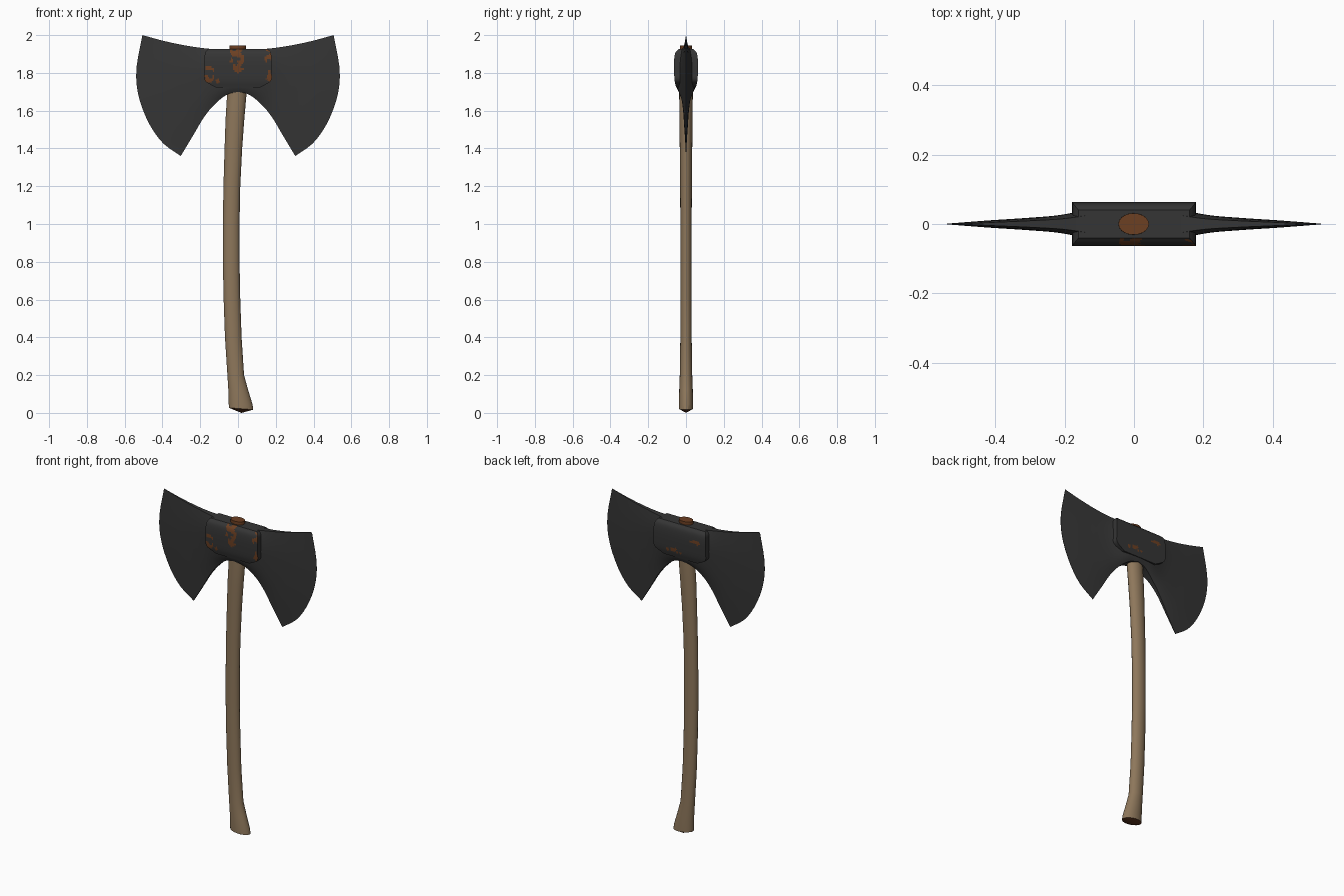
import bpy, bmesh, math
from mathutils import Vector, noise

if "Cube" in bpy.data.objects:
    bpy.data.objects.remove(bpy.data.objects["Cube"])


def material(name, rgb):
    m = bpy.data.materials.new(name)
    m.diffuse_color = (*rgb, 1)
    m.use_nodes = True
    m.node_tree.nodes["Principled BSDF"].inputs["Base Color"].default_value = m.diffuse_color
    return m


METAL = material("dark iron", (0.036, 0.036, 0.036))
RUST = material("rust", (0.15, 0.05, 0.016))
WOOD = material("wood", (0.27, 0.185, 0.105))
DARK = material("dark end grain", (0.085, 0.028, 0.010))


def finish(bm, name, mats, angle=35):
    bmesh.ops.remove_doubles(bm, verts=bm.verts, dist=1e-5)
    bmesh.ops.recalc_face_normals(bm, faces=bm.faces)
    me = bpy.data.meshes.new(name)
    bm.to_mesh(me)
    bm.free()
    ob = bpy.data.objects.new(name, me)
    bpy.context.collection.objects.link(ob)
    for m in mats:
        me.materials.append(m)
    bpy.ops.object.select_all(action='DESELECT')
    ob.select_set(True)
    bpy.context.view_layer.objects.active = ob
    bpy.ops.object.shade_smooth_by_angle(angle=math.radians(angle))
    return ob


def curve(pts, t):
    """Smooth curve through evenly parametrised points (Catmull-Rom), t in 0..1."""
    p = [Vector(q) for q in pts]
    n = len(p) - 1
    i = min(int(t * n), n - 1)
    f = t * n - i
    a = p[i - 1] if i > 0 else 2 * p[0] - p[1]
    b, c = p[i], p[i + 1]
    d = p[i + 2] if i + 2 <= n else 2 * p[n] - p[n - 1]
    return 0.5 * (2 * b + (c - a) * f + (2 * a - 5 * b + 4 * c - d) * f * f
                  + (3 * b - a - 3 * c + d) * f ** 3)


def grid_faces(bm, rows):
    for r0, r1 in zip(rows, rows[1:]):
        for k in range(len(r0) - 1):
            q = list(dict.fromkeys((r0[k], r0[k + 1], r1[k + 1], r1[k])))
            if len(q) > 2:
                bm.faces.new(q)


# Blades: a patch between top, lower and cutting edge, mirrored to both sides
TOP = [(0, 1.918), (0.10, 1.923), (0.20, 1.933), (0.30, 1.949), (0.40, 1.971), (0.506, 2.0)]
LOW = [(0, 1.70), (0.06, 1.684), (0.125, 1.632), (0.18, 1.565), (0.24, 1.465), (0.303, 1.36)]
EDGE = [(0.303, 1.36), (0.40, 1.431), (0.475, 1.54), (0.527, 1.68), (0.538, 1.82), (0.506, 2.0)]
THICK = [(0.056, 0), (0.046, 0), (0.026, 0), (0.017, 0), (0.010, 0), (0.001, 0)]
NU, NV = 30, 16


def patch(u, v):
    t, l, e = curve(TOP, u), curve(LOW, u), curve(EDGE, v)
    mid = Vector((0, 1.70 + 0.218 * v))
    corners = ((1 - u) * ((1 - v) * Vector(LOW[0]) + v * Vector(TOP[0]))
               + u * ((1 - v) * Vector(LOW[-1]) + v * Vector(TOP[-1])))
    return (1 - v) * l + v * t + (1 - u) * mid + u * e - corners


bm = bmesh.new()
for sx in (-1, 1):
    sides = []
    for sy in (-1, 1):
        rows = []
        for i in range(NU + 1):
            row = []
            for j in range(NV + 1):
                u, v = i / NU, j / NV
                p = patch(u, v)
                rim = 1 - (0.3 + 0.25 * u) * abs(2 * v - 1) ** 4
                row.append(bm.verts.new((sx * p.x, sy * curve(THICK, u).x * rim, p.y)))
            rows.append(row)
        grid_faces(bm, rows)
        sides.append(rows)
    a, b = sides
    for k in (0, NV):
        grid_faces(bm, [[r[k] for r in a], [r[k] for r in b]])
    grid_faces(bm, [a[-1], b[-1]])
finish(bm, "double_blade", [METAL])

# Eye block: (half depth, z, half width) from top to bottom, rust spots chosen by noise
PROFILE = [(0.040, 1.926, 0.160), (0.057, 1.905, 0.174), (0.063, 1.865, 0.178),
           (0.063, 1.805, 0.178), (0.060, 1.757, 0.173), (0.052, 1.722, 0.115)]
# rust centres: x, side, z, x radius, z radius
SPOTS = [(-0.005, -1, 1.885, 0.035, 0.05), (0.0, -1, 1.82, 0.04, 0.03),
         (-0.155, -1, 1.82, 0.03, 0.03), (-0.15, -1, 1.755, 0.045, 0.03),
         (0.165, -1, 1.88, 0.025, 0.04), (0.165, -1, 1.77, 0.02, 0.05),
         (0.05, 1, 1.762, 0.075, 0.022), (-0.12, 1, 1.85, 0.04, 0.02)]
NX, NZ = 56, 30
bm = bmesh.new()
sides = []
for sy in (-1, 1):
    rows = []
    for j in range(NZ + 1):
        y, z, w = curve(PROFILE, j / NZ)
        rows.append([bm.verts.new((w * (2 * i / NX - 1), sy * y, z)) for i in range(NX + 1)])
    grid_faces(bm, rows)
    sides.append(rows)
a, b = sides
for k in (0, NX):
    grid_faces(bm, [[r[k] for r in a], [r[k] for r in b]])
for k in (0, NZ):
    grid_faces(bm, [a[k], b[k]])
for f in bm.faces:
    c = f.calc_center_median()
    if abs(c.y) < 0.01:
        continue
    for x, s, z, rx, rz in SPOTS:
        d = math.hypot((c.x - x) / rx, (c.z - z) / rz)
        if s * c.y > 0 and d + 1.3 * noise.noise(c * 45) < 0.65:
            f.material_index = 1
finish(bm, "eye_block", [METAL, RUST])

# Handle: curved oval shaft; each station is z, left x, right x, half depth
STATIONS = [(0.022, -0.048, 0.081, 0.038), (0.045, -0.049, 0.077, 0.038),
            (0.12, -0.051, 0.054, 0.036), (0.20, -0.056, 0.032, 0.033),
            (0.40, -0.069, 0.019, 0.030), (0.60, -0.076, 0.012, 0.030),
            (0.80, -0.080, 0.008, 0.030), (1.00, -0.080, 0.008, 0.030),
            (1.20, -0.077, 0.012, 0.031), (1.40, -0.071, 0.022, 0.033),
            (1.55, -0.066, 0.033, 0.035), (1.70, -0.057, 0.046, 0.036),
            (1.88, -0.046, 0.043, 0.032), (1.945, -0.045, 0.043, 0.031)]
SIDES = 20
bm = bmesh.new()
rows = []
for z, l, r, d in STATIONS:
    ring = []
    for k in range(SIDES):
        t = 2 * math.pi * k / SIDES
        tilt = -0.005 * math.cos(t) if z < 0.03 else 0
        ring.append(bm.verts.new(((l + r) / 2 + (r - l) / 2 * math.cos(t),
                                  d * math.sin(t), z + tilt)))
    rows.append(ring + ring[:1])
grid_faces(bm, rows)
bm.faces.new(rows[-1][:-1])
tip = bm.verts.new((0.018, 0, 0))
for p, q in zip(rows[0], rows[0][1:]):
    bm.faces.new((p, q, tip)).material_index = 2
for f in bm.faces:
    if f.calc_center_median().z > 1.9:
        f.material_index = 1
finish(bm, "handle", [WOOD, RUST, DARK], 25)
